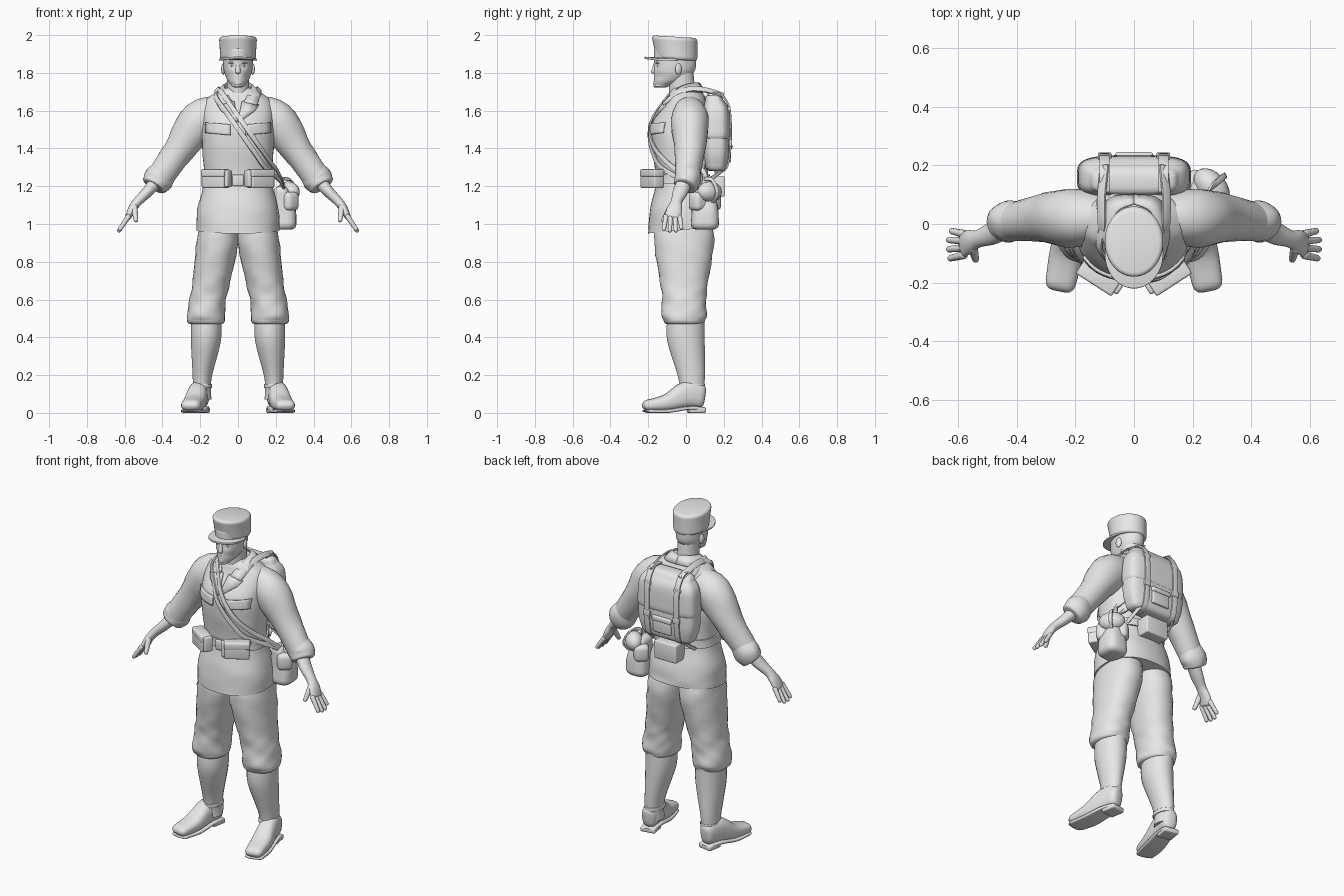
import bpy, bmesh
from math import sin, cos, pi, exp, radians
from mathutils import Vector, Matrix

if "Cube" in bpy.data.objects:
    bpy.data.objects.remove(bpy.data.objects["Cube"], do_unlink=True)

grey = bpy.data.materials.new("plain_grey")
grey.use_nodes = True
grey.diffuse_color = (.8, .8, .8, 1)
grey.node_tree.nodes["Principled BSDF"].inputs["Base Color"].default_value = grey.diffuse_color

X, Y, Z = Matrix.Identity(3)


def finish(name, bm, mirror=False, thick=0):
    """Turn a bmesh into a smooth shaded object, optionally mirrored or thickened."""
    bmesh.ops.recalc_face_normals(bm, faces=bm.faces[:])
    mesh = bpy.data.meshes.new(name)
    bm.to_mesh(mesh)
    bm.free()
    mesh.materials.append(grey)
    mesh.shade_smooth()
    mesh.set_sharp_from_angle(angle=radians(40))
    obj = bpy.data.objects.new(name, mesh)
    bpy.context.scene.collection.objects.link(obj)
    if thick:
        solid = obj.modifiers.new("thickness", "SOLIDIFY")
        solid.thickness, solid.offset = thick, 0
    if mirror:
        obj.modifiers.new("mirror", "MIRROR").use_mirror_merge = False
    return obj


def spline(rows, steps):
    """Smoothly resample rows of numbers, with several steps per gap."""
    out, last = [], len(rows) - 1
    for i in range(last):
        near = [rows[min(max(j, 0), last)] for j in range(i - 1, i + 3)]
        for s in range(steps):
            t = s / steps
            out.append([b + t * (c - a) / 2 + t * t * (a - 2.5 * b + 2 * c - d / 2)
                        + t ** 3 * (1.5 * (b - c) + (d - a) / 2) for a, b, c, d in zip(*near)])
    return out + [list(rows[-1])]


def round_end(end, inner, radius):
    """Rings that fillet the end of a loft."""
    centre = Vector(end[:3])
    away = (centre - Vector(inner[:3])).normalized()
    rings = []
    for i in range(1, 4):
        angle = i * pi / 6
        shrink = radius * (1 - cos(angle))
        rings.append([*(centre + away * radius * sin(angle)),
                      max(end[3] - shrink, .002), max(end[4] - shrink, .002)])
    return rings


def signed_power(value, power):
    return (1 if value >= 0 else -1) * abs(value) ** power


def loft(name, rows, hint=None, sides=24, square=2, steps=5, mirror=False, wrinkle=0, rounding=0):
    """Skin rings (x, y, z, a, b); without a hint they are level, else they follow the path."""
    rings = spline(rows, steps)
    if rounding:
        start = round_end(rings[0], rings[1], rounding)
        rings = start[::-1] + rings + round_end(rings[-1], rings[-2], rounding)
    centres = [Vector(ring[:3]) for ring in rings]
    bm, loops = bmesh.new(), []
    for i, (centre, ring) in enumerate(zip(centres, rings)):
        u, v = X, Y
        if hint:
            along = (centres[min(i + 1, len(rings) - 1)] - centres[max(i - 1, 0)]).normalized()
            aim = hint(centre) if callable(hint) else hint
            u = (aim - along * aim.dot(along)).normalized()
            v = along.cross(u)
        loop = []
        for j in range(sides):
            w = 2 * pi * (j + .5) / sides
            fold = 1 + wrinkle * (sin(3 * w + 45 * centre.z) + .6 * sin(5 * w - 70 * centre.z))
            loop.append(bm.verts.new(centre + u * ring[3] * fold * signed_power(cos(w), 2 / square)
                                     + v * ring[4] * fold * signed_power(sin(w), 2 / square)))
        loops.append(loop)
    for lower, upper in zip(loops, loops[1:]):
        for j in range(sides):
            bm.faces.new((lower[j], lower[j - 1], upper[j - 1], upper[j]))
    bm.faces.new(loops[0])
    bm.faces.new(loops[-1])
    return finish(name, bm, mirror)


def box(name, centre, size, turn=0, bevel=.008, mirror=False):
    bm = bmesh.new()
    bmesh.ops.create_cube(bm, size=1, matrix=Matrix.Diagonal((*size, 1)))
    bmesh.ops.bevel(bm, geom=bm.edges[:], offset=bevel, segments=3, profile=.5, affect="EDGES")
    bm.transform(Matrix.Translation(centre) @ Matrix.Rotation(radians(turn), 4, "Z"))
    return finish(name, bm, mirror)


def ball(name, centre, size, turn=0, mirror=False):
    bm = bmesh.new()
    bmesh.ops.create_uvsphere(bm, u_segments=20, v_segments=12, radius=1)
    bm.transform(Matrix.Translation(centre) @ Matrix.Rotation(radians(turn), 4, "Z")
                 @ Matrix.Diagonal((*size, 1)))
    return finish(name, bm, mirror)


def outward(point):
    return Vector((point.x, point.y, max(0, point.z - 1.6))).normalized()


def ribbon(name, points, width, mirror=False, hint=outward):
    return loft(name, [(*p, .005, width / 2) for p in points], hint, 8, 6, mirror=mirror)


def sheet(name, rows, thick):
    """Mirrored cloth sheet through a grid of points."""
    bm = bmesh.new()
    grid = [[bm.verts.new(p) for p in row] for row in rows]
    for lower, upper in zip(grid, grid[1:]):
        for i in range(len(lower) - 1):
            bm.faces.new((lower[i], lower[i + 1], upper[i + 1], upper[i]))
    return finish(name, bm, True, thick)


# Jacket, with the hem dipping toward the front
torso = [(0, -.015, .97, .22, .185), (0, -.015, 1.08, .215, .175), (0, -.02, 1.23, .18, .14),
         (0, -.03, 1.4, .19, .15), (0, -.03, 1.53, .19, .15), (0, 0, 1.64, .18, .11),
         (0, 0, 1.69, .13, .09), (0, 0, 1.72, .08, .07)]
jacket = loft("jacket", torso, sides=48, square=2.3, wrinkle=.005)
for vert in jacket.data.vertices:
    if vert.co.z < 1:
        vert.co.z += vert.co.y / 10
levels = spline(torso, 10)


def skin(x, z, lift=.004, side=-1):
    """Point lying on the front (side -1) or back (side 1) of the jacket."""
    _, y, _, wide, deep = min(levels, key=lambda ring: abs(ring[2] - z))
    bulge = max(0, 1 - abs(x / wide) ** 2.3) ** (1 / 2.3)
    return Vector((x, y + side * (lift + deep * bulge), z))


# Pocket flaps, collar and lapels
parts = [i / 6 for i in range(7)]
sheet("chest_pocket_flaps", [[skin(.04 + .13 * s, 1.47 + .055 * t + .012 * s) for s in parts]
                             for t in parts], .012)
collar_top = [(0, .07, 1.745), (.06, .04, 1.745), (.07, -.04, 1.72), (.03, -.12, 1.645)]
collar_edge = [(0, .1, 1.7), (.09, .08, 1.7), (.12, -.03, 1.69), (.1, -.12, 1.63)]
sheet("collar", [spline(collar_top, 4), spline(collar_edge, 4)], .009)
sheet("lapels", [[skin(x, z, .01) for x, z in edge] for edge in
                 (((.02, 1.65), (.01, 1.6), (0, 1.54)), ((.11, 1.63), (.09, 1.6), (.02, 1.55)))], .009)

# Belt and cartridge pouches
loft("belt", [(x, y, z, wide + .01, deep + .01) for x, y, z, wide, deep in levels if 1.2 < z < 1.27],
     sides=40, square=2.3, steps=1)
box("belt_buckle", (0, -.17, 1.23), (.06, .02, .06))
for label, centre, size in (("cartridge_pouches", (.12, -.18, 1.24), (.14, .06, .1)),
                            ("pouch_lids", (.12, -.18, 1.27), (.145, .066, .04)),
                            ("small_pouches", (.06, -.21, 1.24), (.04, .05, .09))):
    box(label, centre, size, 33, mirror=True)

# Sleeves with rolled cuffs
loft("sleeves", [(.07, .02, 1.6, .07, .08), (.2, .02, 1.545, .1, .11), (.32, .02, 1.38, .08, .08),
                 (.44, 0, 1.21, .06, .07)], Y, mirror=True, wrinkle=.015)
loft("rolled_cuffs", [(.39, .01, 1.28, .065, .07), (.42, .01, 1.24, .07, .08), (.44, 0, 1.21, .065, .07)],
     Y, mirror=True, wrinkle=.02, rounding=.015)

# Forearms and hands
loft("forearms", [(.42, 0, 1.24, .04, .04), (.48, -.03, 1.17, .04, .03), (.53, -.05, 1.12, .03, .025),
                  (.56, -.06, 1.08, .04, .022), (.58, -.07, 1.04, .044, .017)],
     Y, mirror=True, rounding=.012)
for i, (label, reach) in enumerate((("index", .9), ("middle", 1), ("ring", 1), ("little", .8))):
    spread = .024 * (i - 1.5)
    loft(label + "_fingers", [(.58 + .05 * t, spread * (1 + t / 3) - .07, 1.04 - .075 * t, r, r)
                              for t, r in ((0, .014), (reach, .011))],
         Y, 10, mirror=True, rounding=.01)
loft("thumbs", [(.55, -.08, 1.09, .018, .018), (.54, -.12, 1.02, .012, .012)],
     Y, 10, mirror=True, rounding=.01)

# Trousers, gathered below the knee
loft("trousers", [(.1, -.01, 1.05, .09, .13), (.106, -.01, .92, .112, .16), (.14, -.01, .7, .1, .128),
                  (.16, -.01, .6, .097, .117), (.17, -.01, .52, .1, .12), (.17, -.01, .49, .1, .11)],
     sides=32, square=2.2, mirror=True, wrinkle=.018, rounding=.02)

# Boots, turned out at the toes
loft("boot_shafts", [(.17, 0, .5, .08, .1), (.17, 0, .38, .08, .1), (.19, .03, .18, .05, .07),
                     (.19, .03, .07, .05, .06)], mirror=True)
loft("ankle_bands", [(.19, .03, z, .053, .071) for z in (.135, .15)], mirror=True, rounding=.004)
feet, soles = [], []
for y, tall, wide in ((.07, .13, .045), (0, .14, .052), (-.1, .09, .058), (-.2, .06, .052)):
    x = .21 - y / 5
    lift = .01 if y < -.05 else .025
    feet.append((x, y, lift + tall / 2, tall / 2, wide))
    soles.append((x, y, lift, .01, wide))
loft("boot_feet", feet, Z, square=2.6, mirror=True, rounding=.03)
loft("boot_soles", soles, Z, square=5, mirror=True, rounding=.03)
box("boot_heels", (.2, .055, .015), (.09, .09, .03), 10, mirror=True)

# Head, with eye sockets, cheeks and chin pressed into shape
head = loft("head", [(0, -.12, 1.735, .035, .045), (0, -.085, 1.765, .058, .085),
                     (0, -.06, 1.82, .076, .11), (0, -.06, 1.92, .08, .11)],
            sides=48, steps=8, rounding=.02)
for x, z, size, push in ((.03, 1.84, .014, .011), (.05, 1.78, .02, .006), (0, 1.74, .015, -.006)):
    for vert in head.data.vertices:
        if vert.co.y < -.08:
            away = ((abs(vert.co.x) - x) ** 2 + (vert.co.z - z) ** 2) / size ** 2
            vert.co.y += push * exp(-away)
loft("neck", [(0, -.01, 1.64, .07, .08), (0, -.02, 1.71, .06, .07), (0, -.03, 1.8, .06, .07)])
loft("nose", [(0, -.16, 1.85, .01, .01), (0, -.17, 1.805, .016, .014)], Y, 14, rounding=.01)
ball("upper_lip", (0, -.16, 1.768), (.022, .01, .005))
ball("lower_lip", (0, -.158, 1.757), (.02, .01, .006))
ball("eyes", (.03, -.145, 1.836), (.012, .01, .006), mirror=True)
ball("brows", (.03, -.15, 1.853), (.022, .01, .006), 14, True)
ball("ears", (.078, -.04, 1.82), (.01, .018, .03), 20, True)

# Peaked field cap, rising toward the front
cap = loft("cap", [(0, -.05, 1.885, .096, .11), (0, -.055, 1.93, .097, .115), (0, -.06, 1.975, .1, .12)],
           sides=40, rounding=.016)
for vert in cap.data.vertices:
    vert.co.z -= .06 * (vert.co.y + .05)
peak = loft("cap_peak", [(0, -.1, z, .1, .12) for z in (1.877, 1.883)], sides=40, rounding=.003)
for vert in peak.data.vertices:
    vert.co.z -= vert.co.x ** 2

# Backpack with flap, straps and pocket
loft("backpack", [(0, .16, 1.31, .17, .06), (0, .16, 1.4, .19, .07), (0, .16, 1.6, .18, .06),
                  (0, .15, 1.65, .15, .04)], sides=40, square=3.6, rounding=.03)
loft("backpack_flap", [(0, .16, 1.47, .195, .075), (0, .16, 1.6, .185, .07), (0, .15, 1.655, .15, .05)],
     sides=40, square=3.6, rounding=.03)
ribbon("backpack_straps", [(.1, .11, 1.69), (.1, .18, 1.69), (.1, .228, 1.62), (.1, .238, 1.5),
                           (.1, .232, 1.37), (.1, .21, 1.29), (.1, .15, 1.275)], .035, True,
       lambda point: point - Vector((.1, .15, 1.5)))
box("strap_buckles", (.1, .236, 1.43), (.045, .016, .035), bevel=.004, mirror=True)
box("strap_keepers", (.1, .228, 1.61), (.045, .016, .02), bevel=.004, mirror=True)
box("backpack_pocket", (0, .223, 1.37), (.12, .03, .09))
box("pocket_flap", (0, .23, 1.41), (.13, .03, .03))
ribbon("shoulder_straps", [(.1, .2, 1.68), (.11, .1, 1.71), (.11, 0, 1.71), (.11, -.06, 1.66)],
       .035, True)
ribbon("lower_straps", [(.12, .2, 1.29), (.14, .11, 1.22)], .02, True)
box("mess_tin", (0, .16, 1.2), (.15, .09, .11))

# Two slings running from the right shoulder to the left hip, front and back
for label, shift in (("haversack_sling", .01), ("bottle_sling", -.018)):
    for side, place in ((-1, "_front"), (1, "_back")):
        across = [skin(.26 * t - .1 + shift, 1.69 - .37 * t + shift, .012, side)
                  for t in (0, .2, .4, .6, .8, 1)]
        ribbon(label + place, [(-.1, 0, 1.71), *across, (.22, side * .06 + .04, 1.25 + shift),
                               (.25, .08, 1.17)], .026)

# Haversack and water bottle on the left hip
loft("haversack", [(.24, .1, 1.0, .07, .075), (.24, .1, 1.08, .065, .07), (.23, .09, 1.17, .04, .06)],
     square=3, rounding=.03)
box("haversack_flap", (.24, .1, 1.12), (.085, .18, .1), 41, .025)
ball("water_bottle", (.265, .125, 1.17), (.05, .075, .055), 41)
ribbon("bottle_strap", [(.27, .13, 1.1), (.31, .165, 1.16), (.28, .14, 1.23), (.24, .1, 1.24)], .02)
